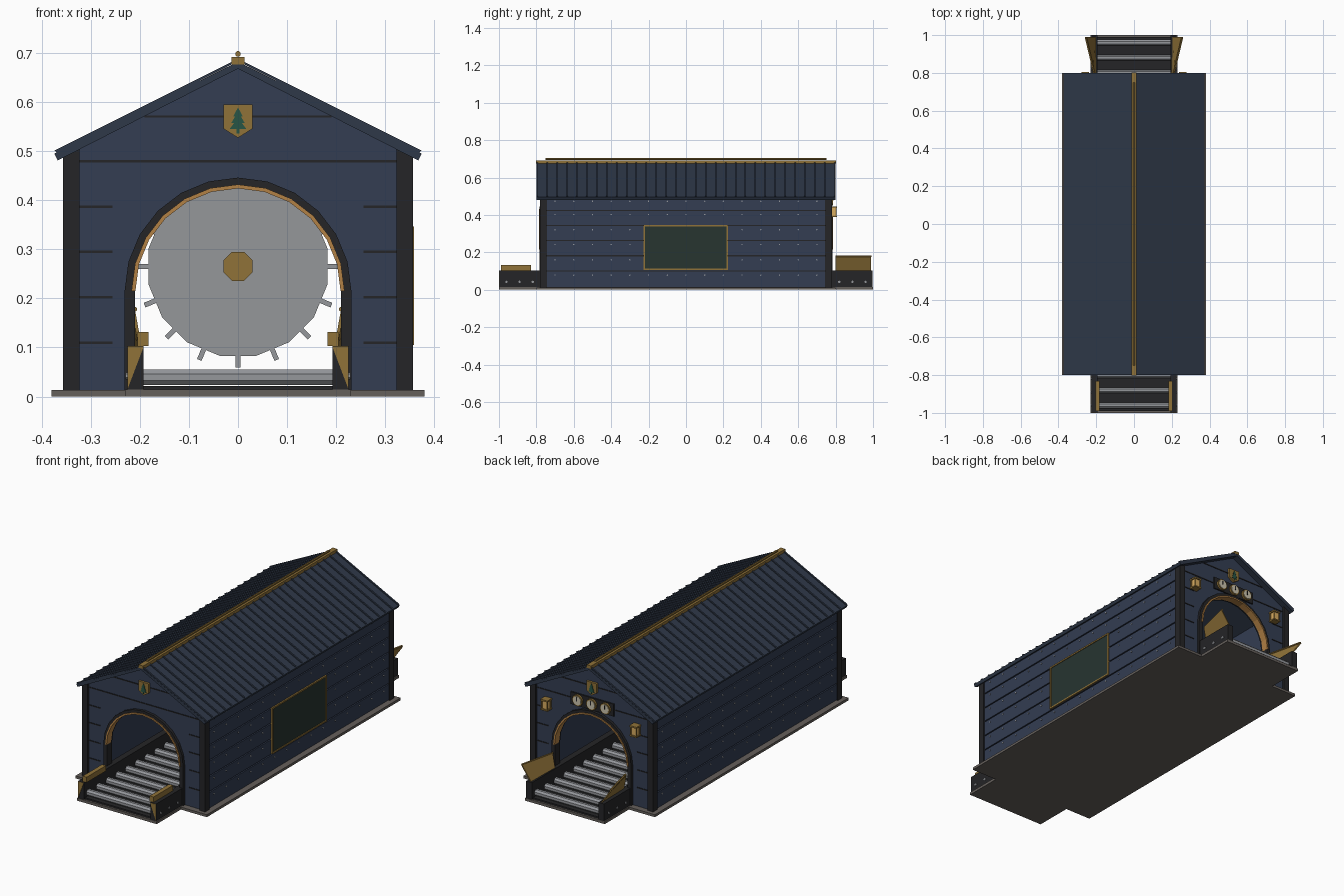
import bpy, bmesh
from math import sin, cos, pi
from mathutils import Matrix, Vector

if "Cube" in bpy.data.objects:
    bpy.data.objects.remove(bpy.data.objects["Cube"])


def mat(name, r, g, b, a=1):
    m = bpy.data.materials.new(name)
    m.diffuse_color = (r, g, b, a)
    m.use_nodes = True
    m.node_tree.nodes["Principled BSDF"].inputs["Base Color"].default_value = m.diffuse_color
    return m


NAVY = mat("navy", 0.033, 0.047, 0.085)
ROOF = mat("roof_blue", 0.028, 0.040, 0.066)
DARK = mat("dark_iron", 0.018, 0.018, 0.02)
GOLD = mat("brass", 0.28, 0.17, 0.04)
COPPER = mat("copper", 0.45, 0.22, 0.06)
STEEL = mat("steel", 0.3, 0.31, 0.33)
BLADE = mat("blade_steel", 0.3, 0.31, 0.32, 0.6)
STONE = mat("stone", 0.13, 0.115, 0.105)
GLASS = mat("dark_glass", 0.02, 0.035, 0.03)
CREAM = mat("cream", 0.6, 0.55, 0.42)
GREEN = mat("green", 0.02, 0.09, 0.06)
LAMP = mat("lamp_glass", 0.7, 0.42, 0.12)


def prism(bm, pts, y0, y1):
    """Extrude an x-z profile along y."""
    f = bm.faces.new([bm.verts.new((x, y0, z)) for x, z in pts])
    r = bmesh.ops.extrude_face_region(bm, geom=[f])
    vs = [v for v in r["geom"] if isinstance(v, bmesh.types.BMVert)]
    bmesh.ops.translate(bm, verts=vs, vec=(0, y1 - y0, 0))


def box(bm, x0, x1, y0, y1, z0, z1):
    prism(bm, [(x0, z0), (x1, z0), (x1, z1), (x0, z1)], y0, y1)


def cyl(bm, c, r, depth, axis, seg=8):
    rot = {"X": Matrix.Rotation(pi / 2, 4, "Y"), "Y": Matrix.Rotation(pi / 2, 4, "X")}[axis]
    bmesh.ops.create_cone(bm, cap_ends=True, segments=seg, radius1=r, radius2=r, depth=depth,
                          matrix=Matrix.Translation(c) @ rot @ Matrix.Rotation(pi / seg, 4, "Z"))


def part(name, material, build):
    bm = bmesh.new()
    build(bm)
    bmesh.ops.recalc_face_normals(bm, faces=bm.faces)
    me = bpy.data.meshes.new(name)
    bm.to_mesh(me)
    bm.free()
    me.materials.append(material)
    ob = bpy.data.objects.new(name, me)
    bpy.context.collection.objects.link(ob)
    return ob


def boxes(name, material, items):
    return part(name, material, lambda bm: [box(bm, *i) for i in items])


def sides(items):
    """Boxes mirrored across x = 0."""
    return items + [(-b, -a, *rest) for a, b, *rest in items]


def ends(items):
    """Boxes mirrored across y = 0."""
    return items + [(a, b, -d, -c, *rest) for a, b, c, d, *rest in items]


def arc(r, n=12, z=0.215):
    return [(r * cos(pi * i / n), z + r * sin(pi * i / n)) for i in range(n + 1)]


# Ground slabs
boxes("base_slab", STONE, [(-0.38, 0.38, -0.8, 0.8, 0, 0.013)])
boxes("conveyor_slab", STONE, [(-0.23, 0.23, -1, 1, 0, 0.014)])

# Conveyor: bed, rails, bolts, rollers
boxes("conveyor_bed", DARK, [(-0.2, 0.2, -0.99, 0.99, 0.014, 0.022)])
boxes("conveyor_rails", DARK, sides([(0.192, 0.225, -0.998, 0.998, 0.014, 0.103)]))
part("conveyor_rollers", STEEL, lambda bm: [
    cyl(bm, (0, -0.96 + 0.08 * i, 0.039), 0.017, 0.384, "X") for i in range(25)])
part("rail_bolts", STEEL, lambda bm: [
    cyl(bm, (s * 0.226, e * y, 0.042), 0.007, 0.006, "X", 6)
    for s in (1, -1) for e in (1, -1) for y in (0.96, 0.89, 0.82)])
part("rail_end_caps", GOLD, lambda bm: [
    prism(bm, [(s * 0.225, 0.015), (s * 0.225, 0.102), (s * 0.192, 0.102)], -1, -0.996)
    for s in (1, -1)])
boxes("front_guides", GOLD, sides([(0.182, 0.205, -0.99, -0.83, 0.103, 0.131)]))


# Flared guide plates on the back end, with a rim rod along the top
def flares(bm):
    for s in (1, -1):
        quad = [(0.196, 0.80, 0.10), (0.2, 0.99, 0.10), (0.255, 0.99, 0.178), (0.21, 0.80, 0.178)]
        inner = [bm.verts.new((s * x, y, z)) for x, y, z in quad]
        outer = [bm.verts.new((s * (x + 0.006), y, z - 0.002)) for x, y, z in quad]
        bm.faces.new(inner)
        bm.faces.new(outer[::-1])
        for i in range(4):
            j = (i + 1) % 4
            bm.faces.new((inner[i], outer[i], outer[j], inner[j]))
        a, b = Vector((s * 0.21, 0.80, 0.178)), Vector((s * 0.255, 0.99, 0.178))
        q = (b - a).to_track_quat("Z", "Y").to_matrix().to_4x4()
        bmesh.ops.create_cone(bm, cap_ends=True, segments=6, radius1=0.005, radius2=0.005,
                              depth=(b - a).length, matrix=Matrix.Translation((a + b) / 2) @ q)


part("back_flared_guides", GOLD, flares)

# Gable walls with arched openings
gable = ([(0.345, 0.013), (0.345, 0.498), (0, 0.668), (-0.345, 0.498), (-0.345, 0.013), (-0.22, 0.013)]
         + arc(0.22)[::-1] + [(0.22, 0.013)])
frame = [(0.231, 0.013)] + arc(0.231) + [(-0.231, 0.013), (-0.21, 0.013)] + arc(0.21)[::-1] + [(0.21, 0.013)]
trim = arc(0.217) + arc(0.209)[::-1]
shield = [(-0.03, 0.595), (0.03, 0.595), (0.03, 0.546), (0, 0.527), (-0.03, 0.546)]
tree = [(0.003, 0.536), (0.003, 0.545), (0.017, 0.545), (0.008, 0.557), (0.014, 0.557), (0.006, 0.57),
        (0.01, 0.57), (0, 0.589)]
tree += [(-x, z) for x, z in tree[-2::-1]]
for end, s in (("front", -1), ("back", 1)):
    for name, m, pts, a, b in (
            ("gable_wall", NAVY, gable, 0.745, 0.768), ("arch_frame", DARK, frame, 0.74, 0.782),
            ("arch_trim", COPPER, trim, 0.75, 0.787), ("shield", GOLD, shield, 0.765, 0.78),
            ("pine_ornament", GREEN, tree, 0.778, 0.783)):
        part(end + "_" + name, m, lambda bm: prism(bm, pts, s * a, s * b))
strips = [(-0.325, 0.325, 0.765, 0.771, 0.477, 0.482), (-0.19, 0.19, 0.765, 0.771, 0.568, 0.573)]
strips += sides([(0.256, 0.325, 0.765, 0.771, z - 0.0025, z + 0.0025) for z in (0.11, 0.202, 0.295, 0.387)])
boxes("gable_strips", DARK, ends(strips))
boxes("corner_posts", DARK, ends(sides([(0.323, 0.356, 0.744, 0.78, 0.013, 0.503)])))

# Plank side walls with rivets
levels = [0.013, 0.1, 0.182, 0.264, 0.343, 0.424, 0.495]
boxes("side_wall_core", DARK, sides([(0.328, 0.343, -0.75, 0.75, 0.013, 0.497)]))
boxes("side_planks", NAVY, sides([(0.341, 0.351, -0.746, 0.746, a + 0.003, b - 0.003)
                                  for a, b in zip(levels, levels[1:])]))
boxes("inner_lining", NAVY, sides([(0.324, 0.329, -0.746, 0.746, 0.013, 0.497)]))
part("plank_rivets", STEEL, lambda bm: [
    cyl(bm, (s * 0.352, -0.7 + 0.1 * i, z - 0.022), 0.004, 0.005, "X", 5)
    for s in (1, -1) for z in levels[1:] for i in range(15)
    if not (s > 0 and abs(-0.7 + 0.1 * i) < 0.24 and 0.1 < z - 0.022 < 0.35)])

# Window on the right side
boxes("window_glass", GLASS, [(0.345, 0.355, -0.22, 0.22, 0.112, 0.341)])
boxes("window_frame", GOLD, [(0.345, 0.359, -0.228, 0.224, 0.105, 0.113), (0.345, 0.359, -0.228, 0.224, 0.338, 0.346),
                             (0.345, 0.359, -0.228, -0.22, 0.105, 0.346), (0.345, 0.359, 0.216, 0.224, 0.105, 0.346)])


# Roof with standing seams and ridge
def chevron(lift, drop):
    return [(-0.374, 0.495 + lift), (0, 0.682 + lift), (0.374, 0.495 + lift),
            (0.367, 0.495 - drop), (0, 0.682 - drop), (-0.367, 0.495 - drop)]


part("roof", ROOF, lambda bm: prism(bm, chevron(0, 0.014), -0.8, 0.8))
part("roof_seams", ROOF, lambda bm: [
    prism(bm, chevron(0.006, -0.001), y - 0.004, y + 0.004) for y in [-0.795 + 0.053 * i for i in range(31)]])
boxes("ridge_cap", GOLD, [(-0.013, 0.013, -0.801, 0.801, 0.676, 0.692)])
part("ridge_rod", GOLD, lambda bm: cyl(bm, (0, 0, 0.698), 0.006, 1.5, "Y"))


# Saw blade inside the building
def teeth(bm):
    for i in range(16):
        old = set(bm.verts)
        box(bm, -0.005, 0.005, -0.008, 0.008, 0.177, 0.206)
        m = Matrix.Translation((0, 0, 0.265)) @ Matrix.Rotation(2 * pi * i / 16, 4, "Y")
        bmesh.ops.transform(bm, matrix=m, verts=[v for v in bm.verts if v not in old])


part("saw_blade", BLADE, lambda bm: cyl(bm, (0, 0, 0.265), 0.186, 0.012, "Y", 16))
part("saw_teeth", STEEL, teeth)
part("saw_hub", GOLD, lambda bm: cyl(bm, (0, 0, 0.265), 0.032, 0.05, "Y"))

# Gauges above the back arch
boxes("gauge_panel", DARK, [(-0.125, 0.125, 0.766, 0.775, 0.448, 0.512)])
gx = (-0.08, 0, 0.08)
part("gauge_bezels", GOLD, lambda bm: [cyl(bm, (x, 0.778, 0.48), 0.029, 0.014, "Y", 16) for x in gx])
part("gauge_faces", CREAM, lambda bm: [cyl(bm, (x, 0.782, 0.48), 0.023, 0.01, "Y", 16) for x in gx])
boxes("gauge_needles", DARK, [(x - 0.002, x + 0.002, 0.786, 0.789, 0.478, 0.499) for x in gx])

# Lanterns beside the back arch
boxes("lantern_frames", GOLD, sides(
    [(0.237, 0.278, 0.766, 0.806, 0.436, 0.444), (0.237, 0.278, 0.766, 0.806, 0.388, 0.395)]
    + [(x, x + 0.006, y, y + 0.006, 0.39, 0.44) for x in (0.239, 0.27) for y in (0.77, 0.798)]))
boxes("lantern_lamps", LAMP, sides([(0.243, 0.272, 0.768, 0.8, 0.394, 0.437)]))
